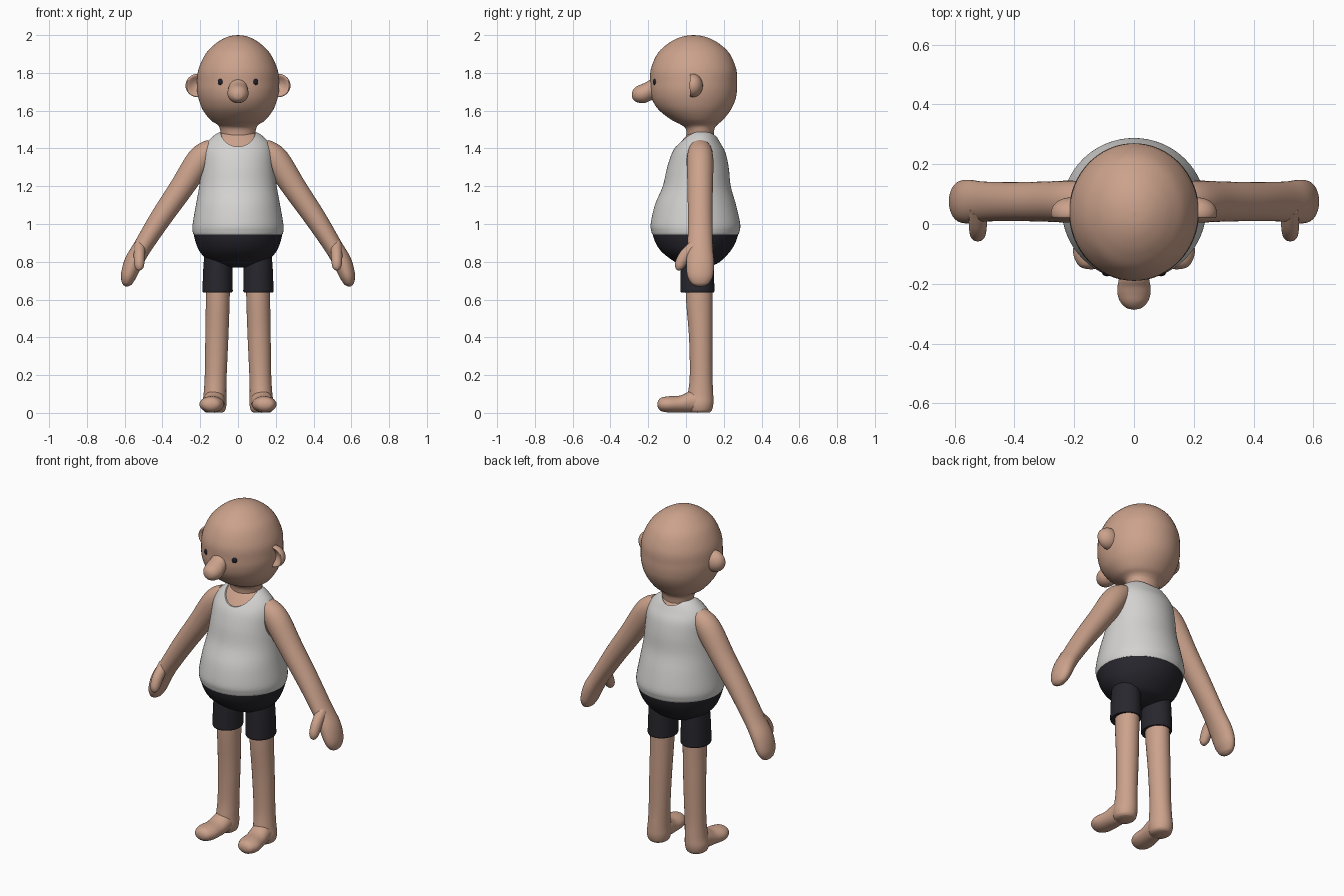
import bpy, bmesh, math
from mathutils import Vector

if "Cube" in bpy.data.objects:
    bpy.data.objects.remove(bpy.data.objects["Cube"])

X, Y, Z = Vector((1, 0, 0)), Vector((0, 1, 0)), Vector((0, 0, 1))


def material(name, rgb):
    m = bpy.data.materials.new(name)
    m.diffuse_color = (*rgb, 1)
    m.use_nodes = True
    m.node_tree.nodes["Principled BSDF"].inputs["Base Color"].default_value = m.diffuse_color
    return m


SKIN = material("skin", (0.60, 0.36, 0.26))
WHITE = material("white cloth", (0.65, 0.645, 0.63))
DARK = material("dark cloth", (0.020, 0.020, 0.027))
BLACK = material("eye black", (0.014, 0.014, 0.022))


def finish(bm, name, mat, mirror):
    """Turn a bmesh into a smooth object, mirrored across x if asked."""
    bmesh.ops.recalc_face_normals(bm, faces=bm.faces)
    me = bpy.data.meshes.new(name)
    bm.to_mesh(me)
    bm.free()
    me.materials.append(mat)
    ob = bpy.data.objects.new(name, me)
    bpy.context.collection.objects.link(ob)
    if mirror:
        ob.modifiers.new("Mirror", 'MIRROR')
    smooth(ob)
    return ob


def smooth(ob):
    bpy.ops.object.select_all(action='DESELECT')
    ob.select_set(True)
    bpy.context.view_layer.objects.active = ob
    bpy.ops.object.shade_smooth_by_angle(angle=math.radians(45))


def catmull(rows, steps):
    """Smooth curve through rows of equal-length tuples."""
    out = []
    for i in range(len(rows) - 1):
        p0, p1, p2, p3 = rows[max(i - 1, 0)], rows[i], rows[i + 1], rows[min(i + 2, len(rows) - 1)]
        for s in range(steps):
            t = s / steps
            out.append([0.5 * (2 * b + (c - a) * t + (2 * a - 5 * b + 4 * c - d) * t * t
                               + (3 * b - a - 3 * c + d) * t ** 3)
                        for a, b, c, d in zip(p0, p1, p2, p3)])
    return out + [list(rows[-1])]


def loft(name, rows, mat, ref=Y, axis=None, mirror=False, sides=40, steps=5):
    """Elliptical rings through rows (x, y, z, a, b); b runs along ref."""
    pts = catmull(rows, steps)
    bm = bmesh.new()
    rings = []
    for i, (x, y, z, a, b) in enumerate(pts):
        t = axis or Vector(pts[min(i + 1, len(pts) - 1)][:3]) - Vector(pts[max(i - 1, 0)][:3])
        u = ref.cross(t).normalized()
        v = t.cross(u).normalized()
        a, b = max(a, 0.001), max(b, 0.001)
        rings.append([bm.verts.new(Vector((x, y, z)) + u * a * math.cos(k) + v * b * math.sin(k))
                      for k in (2 * math.pi * j / sides for j in range(sides))])
    for r, s in zip(rings, rings[1:]):
        for j in range(sides):
            k = (j + 1) % sides
            bm.faces.new((r[j], r[k], s[k], s[j]))
    bm.faces.new(rings[0])
    bm.faces.new(rings[-1])
    return finish(bm, name, mat, mirror)


def ellipsoid(name, loc, radii, mat, mirror=False, shape=None):
    bm = bmesh.new()
    bmesh.ops.create_uvsphere(bm, u_segments=40, v_segments=24, radius=1)
    for v in bm.verts:
        if shape:
            shape(v.co)
        v.co = Vector([l + c * r for l, c, r in zip(loc, v.co, radii)])
    return finish(bm, name, mat, mirror)


def upright(rows):
    """(z, centre y, rx, ry) rows to loft rows."""
    return [(0, cy, z, rx, ry) for z, cy, rx, ry in rows]


# Head and neck
loft("head", upright([
    (1.44, .075, .085, .07), (1.50, .075, .095, .075), (1.525, .07, .108, .095),
    (1.55, .06, .145, .135), (1.60, .047, .184, .187), (1.65, .042, .205, .217),
    (1.70, .04, .216, .229), (1.75, .04, .217, .23), (1.82, .04, .209, .226),
    (1.90, .04, .172, .192), (1.95, .04, .125, .142), (1.98, .04, .08, .092),
    (1.995, .04, .04, .046), (2.0, .04, .001, .001)]), SKIN, axis=Z, sides=64)

# Drooping nose
loft("nose", [
    (0, -.287, 1.685, .001, .001), (0, -.281, 1.685, .025, .024), (0, -.262, 1.687, .045, .041),
    (0, -.235, 1.69, .055, .05), (0, -.21, 1.697, .055, .054), (0, -.18, 1.712, .05, .056),
    (0, -.12, 1.72, .04, .05)], SKIN, ref=Z, axis=-Y)


# Ears: rounded behind, dished in front
def dish(co):
    if co.y < 0:
        d = -co.y
        co.y = -0.35 * math.sin(math.pi * d) + 0.2 * d * d


ellipsoid("ears", (.212, .036, 1.733), (.066, .053, .062), SKIN, True, dish)
ellipsoid("eyes", (.09, -.162, 1.752), (.017, .013, .018), BLACK, True)

# Tank top over a slightly smaller skin torso
TORSO = [(.945, .05, .236, .228), (.96, .05, .24, .233), (1.0, .05, .24, .237),
         (1.1, .05, .223, .215), (1.2, .057, .205, .18), (1.3, .063, .193, .163),
         (1.38, .068, .185, .14), (1.43, .071, .165, .11), (1.47, .075, .125, .082),
         (1.488, .075, .09, .06), (1.495, .075, .04, .03)]
loft("torso", upright([(z - .004, cy, rx - .007, ry - .007) for z, cy, rx, ry in TORSO[3:]]),
     SKIN, axis=Z, sides=64)
shirt = loft("tank_top", upright(TORSO), WHITE, axis=Z, sides=64)

# Neck opening and armholes cut from the tank top
cutters = [ellipsoid("neck_cutter", (0, -.02, 1.52), (.102, .22, .112), WHITE)]
cutters += [ellipsoid("armhole_cutter", (s * .22, .07, 1.36), (.065, .10, .13), WHITE) for s in (1, -1)]
for c in cutters:
    c.hide_render = True
    m = shirt.modifiers.new("Cut", 'BOOLEAN')
    m.operation, m.solver, m.object = 'DIFFERENCE', 'EXACT', c
bpy.context.view_layer.objects.active = shirt
for m in list(shirt.modifiers):
    if m.type == 'BOOLEAN':
        bpy.ops.object.modifier_apply(modifier=m.name)
for c in cutters:
    bpy.data.objects.remove(c)
smooth(shirt)

# Shorts
loft("shorts_seat", upright([
    (.77, .06, .05, .05), (.78, .06, .10, .08), (.80, .06, .15, .12), (.85, .052, .2, .178),
    (.90, .05, .223, .211), (.95, .05, .235, .227), (.97, .05, .232, .224)]),
    DARK, axis=Z, sides=64)
loft("shorts_legs", [
    (.106, .06, .84, .072, .085), (.107, .06, .76, .077, .088), (.108, .06, .66, .08, .09),
    (.108, .06, .645, .08, .09), (.108, .06, .638, .077, .087)], DARK, axis=Z, mirror=True)

# Legs and feet
loft("legs", [
    (.105, .07, .75, .063, .072), (.107, .07, .6, .063, .07), (.112, .078, .4, .061, .062),
    (.118, .08, .2, .058, .06), (.122, .077, .1, .06, .067), (.125, .075, .05, .064, .07),
    (.125, .075, .015, .058, .062), (.125, .075, .002, .045, .05)], SKIN, axis=Z, mirror=True)
loft("feet", [
    (.143, -.152, .045, .001, .001), (.143, -.147, .045, .03, .02), (.142, -.13, .045, .05, .036),
    (.14, -.09, .045, .064, .043), (.133, -.03, .047, .06, .045), (.127, .03, .06, .058, .058),
    (.125, .08, .06, .055, .058), (.125, .125, .05, .03, .03)], SKIN, ref=Z, axis=Y, mirror=True)

# Arms with mitten hands
loft("arms", [(x, .075, z, a, b) for x, z, a, b in [
    (.13, 1.42, .04, .045), (.15, 1.395, .056, .06), (.205, 1.335, .07, .07), (.30, 1.19, .064, .067),
    (.41, 1.03, .057, .065), (.505, .88, .049, .067), (.552, .80, .049, .073),
    (.578, .73, .042, .069), (.588, .69, .029, .05), (.591, .674, .015, .027),
    (.592, .668, .001, .001)]], SKIN, mirror=True)
loft("thumbs", [
    (.52, .05, .89, .03, .03), (.522, 0, .84, .032, .03), (.523, -.025, .80, .03, .028),
    (.523, -.036, .775, .024, .024), (.524, -.042, .76, .013, .014),
    (.524, -.044, .754, .001, .001)], SKIN, ref=X, mirror=True)
